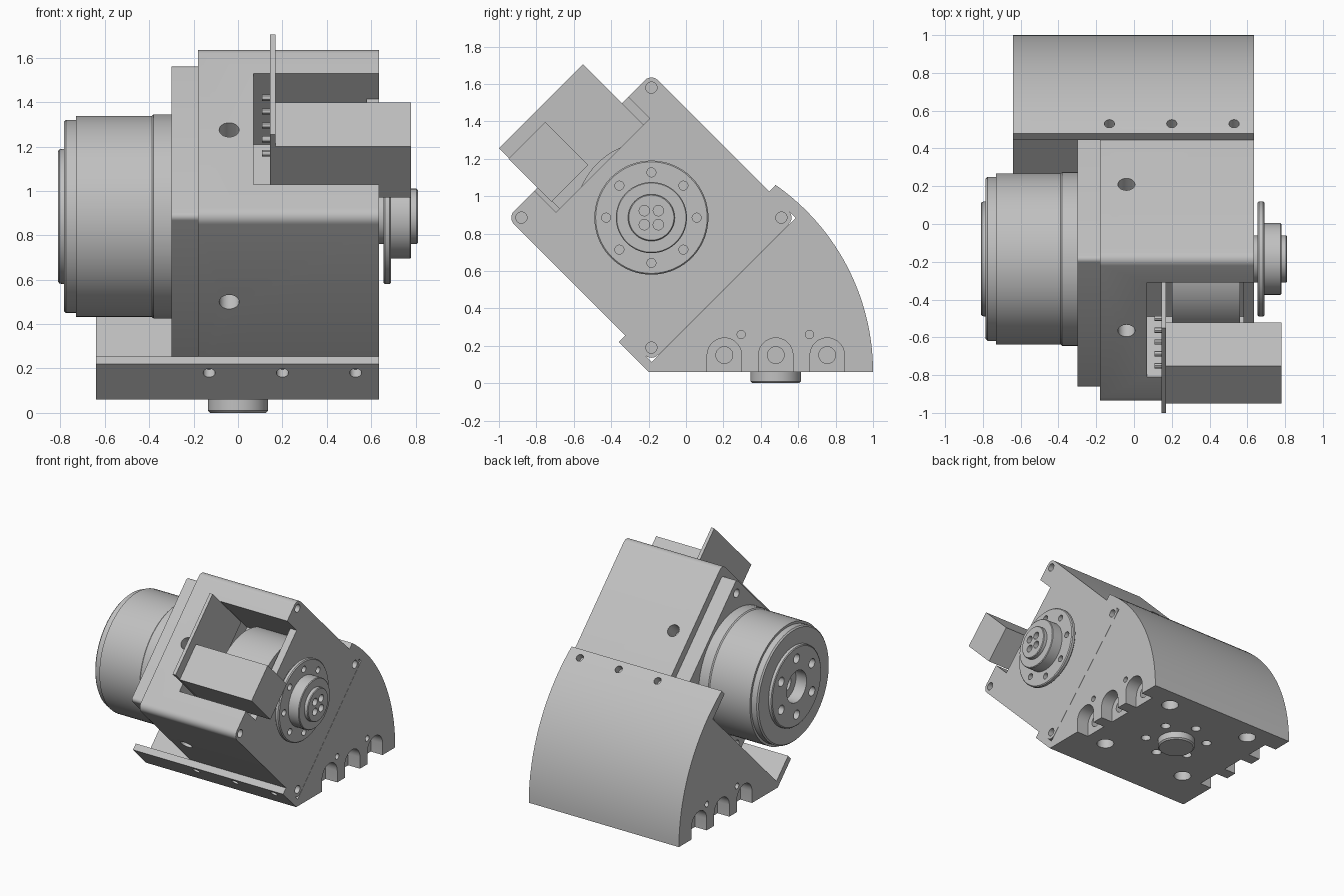
import bpy, bmesh, math
from mathutils import Vector

if "Cube" in bpy.data.objects:
    bpy.data.objects.remove(bpy.data.objects["Cube"], do_unlink=True)

grey = bpy.data.materials.new("light_grey")
grey.use_nodes = True
GREY = (0.53, 0.53, 0.53, 1)
grey.diffuse_color = GREY
grey.node_tree.nodes["Principled BSDF"].inputs["Base Color"].default_value = GREY

CY, CZ = -0.185, 0.885          # shared shaft axis, running along x
X_END = 0.635                   # outer side face


def finish(name, bm):
    bmesh.ops.recalc_face_normals(bm, faces=bm.faces)
    mesh = bpy.data.meshes.new(name)
    bm.to_mesh(mesh)
    bm.free()
    mesh.materials.append(grey)
    obj = bpy.data.objects.new(name, mesh)
    bpy.context.collection.objects.link(obj)
    return obj


def prism(name, pts, x0, x1):
    """Extrude a (y, z) outline along x."""
    bm = bmesh.new()
    face = bm.faces.new([bm.verts.new((x0, y, z)) for y, z in pts])
    new = bmesh.ops.extrude_face_region(bm, geom=[face])["geom"]
    verts = [v for v in new if isinstance(v, bmesh.types.BMVert)]
    bmesh.ops.translate(bm, verts=verts, vec=(x1 - x0, 0, 0))
    return finish(name, bm)


def lathe(name, profile, steps=72):
    """Revolve an (x, radius) profile about the shaft axis."""
    bm = bmesh.new()
    vs = [bm.verts.new((x, CY, CZ + r)) for x, r in profile]
    es = [bm.edges.new(p) for p in zip(vs, vs[1:])]
    bmesh.ops.spin(bm, geom=vs + es, cent=(0, CY, CZ), axis=(1, 0, 0),
                   angle=math.tau, steps=steps)
    bmesh.ops.remove_doubles(bm, verts=bm.verts, dist=1e-4)
    return finish(name, bm)


def rod(name, centre, axis, radius, length, steps=24):
    """Cylinder centred on a point, along any axis."""
    bm = bmesh.new()
    bmesh.ops.create_cone(bm, cap_ends=True, segments=steps, radius1=radius,
                          radius2=radius, depth=length)
    turn = Vector(axis).to_track_quat('Z', 'Y').to_matrix()
    bmesh.ops.rotate(bm, verts=bm.verts, cent=(0, 0, 0), matrix=turn)
    bmesh.ops.translate(bm, verts=bm.verts, vec=centre)
    return finish(name, bm)


def cut(target, cutter):
    mod = target.modifiers.new("cut", 'BOOLEAN')
    mod.operation, mod.solver, mod.object = 'DIFFERENCE', 'EXACT', cutter
    bpy.context.view_layer.objects.active = target
    bpy.ops.object.modifier_apply(modifier=mod.name)
    bpy.data.objects.remove(cutter, do_unlink=True)


def drill(target, centre, axis, radius, depth):
    cut(target, rod("drill", centre, axis, radius, 2 * depth))


def diag(s, d):
    """Point from the tilted coordinates s = y + z and d = z - y."""
    return ((s - d) / 2, (s + d) / 2)


def tilted_box(s0, s1, d0, d1):
    return [diag(s0, d0), diag(s1, d0), diag(s1, d1), diag(s0, d1)]


def diamond(half, r):
    """Square standing on its corner, with rounded corners."""
    pts = []
    for k in range(4):
        a = k * math.pi / 2
        c = half - r * math.sqrt(2)
        for i in range(7):
            b = a + (i / 6 - 0.5) * math.pi / 2
            pts.append((CY + c * math.cos(a) + r * math.cos(b),
                        CZ + c * math.sin(a) + r * math.sin(b)))
    return pts


def ring(radius, count, start=0.0):
    for k in range(count):
        a = start + math.tau * k / count
        yield radius * math.cos(a), radius * math.sin(a)


# Curved cradle with a tilted seat and two lips
R, FLOOR = 1.22, 0.06
sweep = math.asin(1 / R)
arc = [(1 - R + R * math.cos(sweep * i / 28), FLOOR + R * math.sin(sweep * i / 28))
       for i in range(29)]
cradle = prism("cradle", [(-0.2, FLOOR)] + arc +
               [diag(1.47, 0.58), diag(1.47, 0.297), diag(-0.07, 0.297),
                diag(-0.07, 0.58), diag(-0.14, 0.58)], -0.64, X_END)

# Arched bolt pockets and side holes on both ends
for side in (-0.64, X_END):
    for y in (0.205, 0.48, 0.755):
        arch = [(y + 0.092 * math.cos(math.pi * i / 14),
                 0.15 + 0.092 * math.sin(math.pi * i / 14)) for i in range(15)]
        arch += [(y - 0.092, 0), (y + 0.092, 0)]
        cut(cradle, prism("arch", arch, side - 0.1, side + 0.1))
        drill(cradle, (side, y, 0.15), (1, 0, 0), 0.045, 0.2)
    for y in (0.295, 0.66):
        drill(cradle, (side, y, 0.26), (1, 0, 0), 0.022, 0.06)

# Lip holes and underside holes
for x in (-0.13, 0.2, 0.53):
    drill(cradle, (x, -0.32, 0.18), (0, 1, 1), 0.027, 0.08)
    drill(cradle, (x, 0.53, 1.02), (0, 1, 1), 0.027, 0.09)
for x, y in ring(0.52, 4, math.pi / 4):
    drill(cradle, (x, 0.48 + y, FLOOR), (0, 0, 1), 0.062, 0.08)
for x, y in ring(0.225, 6, math.pi / 2):
    drill(cradle, (x, 0.48 + y, FLOOR), (0, 0, 1), 0.035, 0.08)
locating_boss = rod("locating_boss", (0, 0.48, 0.04), (0, 0, 1), 0.135, 0.08, 48)
bev = locating_boss.modifiers.new("bevel", 'BEVEL')
bev.width, bev.segments = 0.01, 1

# Housing with an open pocket on its upper front face
housing = prism("housing", diamond(0.77, 0.05), -0.18, X_END)
cut(housing, prism("pocket", tilted_box(0.22, 1.22, 1.2, 2), 0.07, 0.58))
cut(housing, prism("side_notch", tilted_box(0.22, 1.22, 1.61, 2), 0.5, 0.7))
for y, z in ring(0.695, 4):
    drill(housing, (X_END, CY + y, CZ + z), (1, 0, 0), 0.03, 0.1)
for y, z in ((-0.565, 1.275), (0.21, 1.26), (-0.57, 0.5)):
    drill(housing, (-0.04, y, z), (0, y - CY, z - CZ), 0.045, 0.12)

# Mounting flange for the motor
flange = prism("motor_flange", diamond(0.685, 0.025), -0.3, -0.18)
for y, z in ring(0.58, 4):
    drill(flange, (-0.3, CY + y, CZ + z), (1, 0, 0), 0.032, 0.08)

# Stepped motor drum with a bolt circle on its output face
motor = lathe("motor_drum", [
    (-0.29, 0), (-0.29, 0.46), (-0.38, 0.46), (-0.388, 0.453), (-0.73, 0.453),
    (-0.73, 0.435), (-0.775, 0.435), (-0.785, 0.425), (-0.785, 0.32),
    (-0.785, 0.305), (-0.805, 0.302), (-0.81, 0.295), (-0.81, 0.12),
    (-0.72, 0.12), (-0.72, 0.06), (-0.64, 0.06), (-0.64, 0)])
for y, z in ring(0.215, 6, math.pi / 6):
    drill(motor, (-0.81, CY + y, CZ + z), (1, 0, 0), 0.035, 0.07)

# Encoder drum inside the pocket
lathe("encoder_drum", [(0.2, 0), (0.2, 0.41), (0.56, 0.41), (0.56, 0)])

# Output disc and hub on the far end of the shaft
hub = lathe("output_hub", [
    (0.62, 0), (0.62, 0.125), (0.655, 0.125), (0.655, 0.298), (0.662, 0.305),
    (0.683, 0.305), (0.69, 0.298), (0.69, 0.19), (0.775, 0.19), (0.78, 0.185),
    (0.78, 0.125), (0.805, 0.125), (0.81, 0.12), (0.81, 0)])
for y, z in ring(0.242, 8):
    drill(hub, (0.69, CY + y, CZ + z), (1, 0, 0), 0.024, 0.05)
for y, z in ring(0.053, 4, math.pi / 4):
    drill(hub, (0.81, CY + y, CZ + z), (1, 0, 0), 0.028, 0.06)

# Circuit board, connector block and pins
prism("circuit_board", tilted_box(0.255, 1.155, 1.56, 2.255), 0.145, 0.17)
prism("connector_block", tilted_box(0.25, 0.645, 1.69, 2.15), 0.17, 0.78)
for i in range(5):
    y, z = diag(0.42 + 0.125 * i, 1.92)
    rod(f"pin_{i + 1}", (0.128, y, z), (1, 0, 0), 0.014, 0.04, 12)

# Smooth curved surfaces, keep machined edges sharp
bpy.ops.object.select_all(action='DESELECT')
for obj in bpy.context.collection.objects:
    if obj.type == 'MESH' and grey.name in obj.data.materials:
        obj.select_set(True)
        bpy.context.view_layer.objects.active = obj
bpy.ops.object.shade_smooth_by_angle(angle=math.radians(30))
